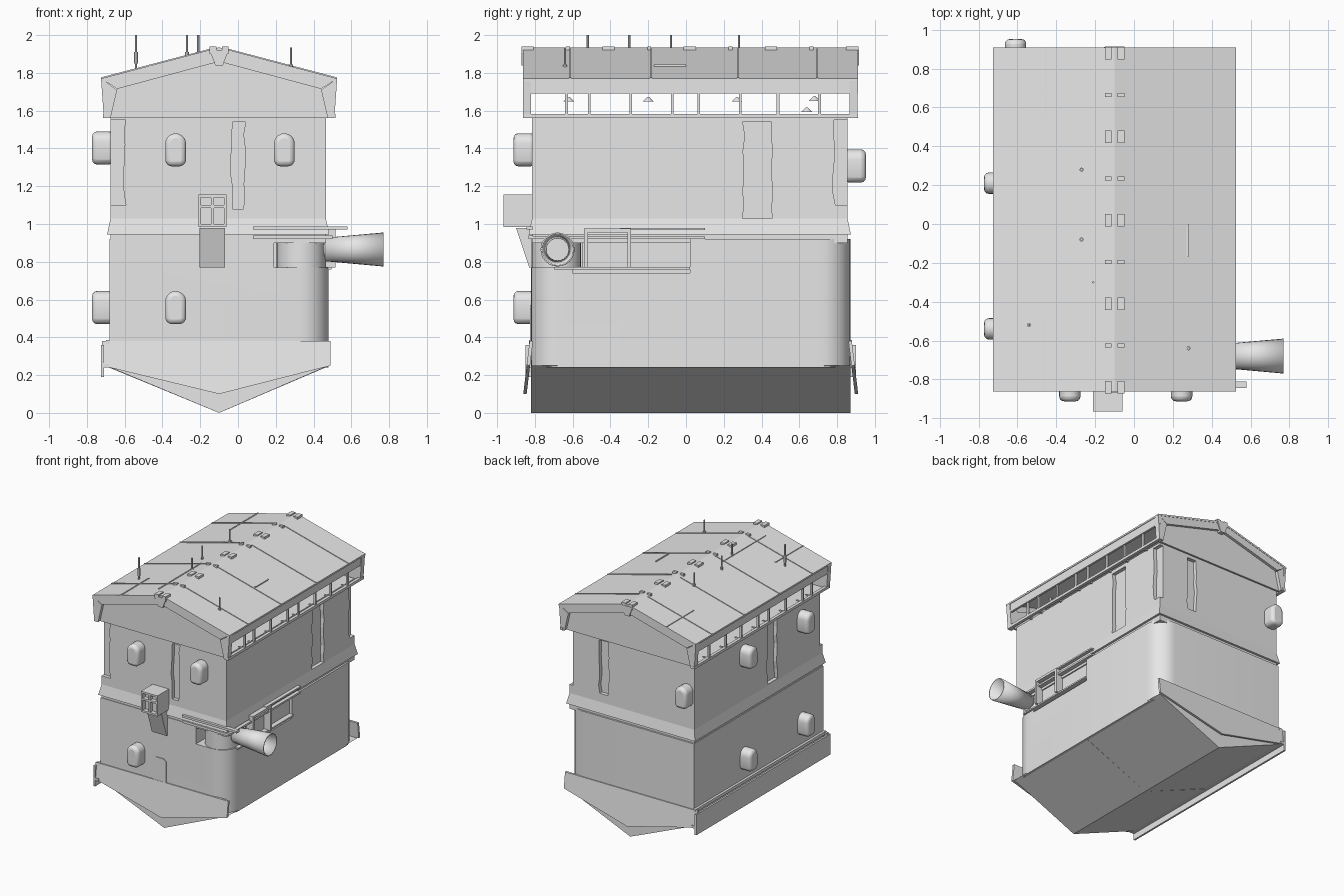
import bpy, bmesh, math, random
from mathutils import Matrix, Vector

random.seed(4)
if "Cube" in bpy.data.objects:
    bpy.data.objects.remove(bpy.data.objects["Cube"])

GREY = (0.8, 0.8, 0.8, 1)
mat = bpy.data.materials.new("plain_grey")
mat.use_nodes = True
mat.diffuse_color = GREY
bsdf = mat.node_tree.nodes["Principled BSDF"]
bsdf.inputs["Base Color"].default_value = GREY
bsdf.inputs["Roughness"].default_value = 0.8

CX = -0.1  # ridge line


def mx(x):
    return 2 * CX - x


def finish(name, bm):
    bmesh.ops.recalc_face_normals(bm, faces=bm.faces)
    me = bpy.data.meshes.new(name)
    bm.to_mesh(me)
    bm.free()
    me.materials.append(mat)
    ob = bpy.data.objects.new(name, me)
    bpy.context.collection.objects.link(ob)
    return ob


def prism(name, pts, axis, a, b):
    """Extrude a 2D outline along an axis from a to b."""
    put = {"x": lambda u, v, t: (t, u, v),
           "y": lambda u, v, t: (u, t, v),
           "z": lambda u, v, t: (u, v, t)}[axis]
    bm = bmesh.new()
    lo = [bm.verts.new(put(u, v, a)) for u, v in pts]
    hi = [bm.verts.new(put(u, v, b)) for u, v in pts]
    bm.faces.new(lo)
    bm.faces.new(hi)
    n = len(pts)
    for i in range(n):
        j = (i + 1) % n
        bm.faces.new((lo[i], lo[j], hi[j], hi[i]))
    return finish(name, bm)


def box(name, x0, x1, y0, y1, z0, z1):
    return prism(name, [(x0, y0), (x1, y0), (x1, y1), (x0, y1)], "z", z0, z1)


def cone(name, centre, r1, r2, length, axis="z", caps=True, seg=24):
    bm = bmesh.new()
    rot = Matrix.Rotation(math.pi / 2, 4, "Y") if axis == "x" else Matrix()
    bmesh.ops.create_cone(bm, cap_ends=caps, segments=seg, radius1=r1, radius2=r2,
                          depth=length, matrix=Matrix.Translation(Vector(centre)) @ rot)
    return finish(name, bm)


def smooth(ob, angle=35):
    bpy.ops.object.select_all(action="DESELECT")
    ob.select_set(True)
    bpy.context.view_layer.objects.active = ob
    bpy.ops.object.shade_smooth_by_angle(angle=math.radians(angle))


def cut(ob, cutter):
    mod = ob.modifiers.new("cut", "BOOLEAN")
    mod.operation = "DIFFERENCE"
    mod.solver = "EXACT"
    mod.object = cutter
    bpy.context.view_layer.objects.active = ob
    bpy.ops.object.modifier_apply(modifier=mod.name)
    bpy.data.objects.remove(cutter)


# Lower hull with rounded corners on the left side
R = 0.15
outline = [(-0.68, 0.87), (-0.68, -0.82)]
for cy, start in ((-0.82 + R, -90), (0.87 - R, 0)):
    for i in range(9):
        a = math.radians(start + 90 * i / 8)
        outline.append((0.48 - R + R * math.cos(a), cy + R * math.sin(a)))
hull = prism("lower_hull", outline, "z", 0.24, 0.92)
cut(hull, box("cutter", 0.19, 0.7, -0.9, -0.55, 0.77, 0.95))
cut(hull, box("cutter", 0.455, 0.7, -0.6, 0.02, 0.74, 0.95))
smooth(hull)
prism("keel", [(-0.7, 0.25), (0.48, 0.25), (CX, 0)], "y", -0.82, 0.87)
prism("keel_rib", [(-0.69, 0.243), (0.47, 0.243), (CX, 0.0)], "y", 0.0, 0.01)

# Flared end skirts
for name, y, s in (("front_skirt", -0.82, -1), ("back_skirt", 0.87, 1)):
    sk = prism(name, [(-0.72, 0.38), (0.49, 0.38), (0.49, 0.25), (CX, 0.1), (-0.72, 0.25)],
               "y", y - s * 0.01, y + s * 0.008)
    for v in sk.data.vertices:
        v.co.y += s * (0.38 - v.co.z) * 0.12

# Gutter along the right side
box("gutter_floor", -0.72, -0.68, -0.85, 0.9, 0.24, 0.26)
box("gutter_lip", -0.725, -0.71, -0.85, 0.9, 0.19, 0.36)
box("gutter_rail", -0.7, -0.68, -0.83, 0.88, 0.36, 0.385)

# Upper storey with a flared foot
upper = box("upper_storey", -0.675, 0.465, -0.815, 0.855, 0.9, 1.57)


def gouge(u, w, z0, z1, axis, face, sign):
    """Ragged shallow channel down a wall."""
    n = 7
    zs = [z0 + (z1 - z0) * i / n for i in range(n + 1)]
    left = [(u - w / 2 + random.uniform(-0.008, 0.008), z) for z in zs]
    right = [(u + w / 2 + random.uniform(-0.008, 0.008), z) for z in reversed(zs)]
    cut(upper, prism("cutter", left + right, axis, face - sign * 0.03, face + sign * 0.05))


gouge(-0.65, 0.1, 1.1, 1.55, "y", -0.815, -1)
gouge(0.0, 0.07, 1.08, 1.54, "y", -0.815, -1)
gouge(0.15, 0.09, 1.1, 1.54, "y", 0.855, 1)
gouge(0.38, 0.15, 1.02, 1.54, "x", 0.465, 1)
gouge(0.83, 0.09, 1.1, 1.55, "x", 0.465, 1)
gouge(-0.16, 0.13, 1.04, 1.54, "x", -0.675, -1)

foot = box("storey_foot", -0.675, 0.465, -0.815, 0.855, 0.945, 1.03)
for v in foot.data.vertices:
    if v.co.z < 1:
        v.co.x += 0.018 * (1 if v.co.x > 0 else -1)
        v.co.y += 0.018 * (1 if v.co.y > 0 else -1)


# Rounded window pods
def pod(name, x, y, z, turn):
    w = 0.055
    arch = [(w * math.cos(math.pi * i / 10), 0.12 + w * math.sin(math.pi * i / 10))
            for i in range(11)]
    ob = prism(name, [(-w * 0.8, 0)] + [(w * 0.8, 0), (w, 0.03)] + arch + [(-w, 0.03)],
               "y", 0.02, -0.095)
    ob.location = (x, y, z)
    ob.rotation_euler.z = math.radians(turn)
    bev = ob.modifiers.new("round", "BEVEL")
    bev.width, bev.segments, bev.angle_limit = 0.025, 3, math.radians(50)
    smooth(ob, 50)


for x, z in ((-0.33, 1.305), (0.245, 1.305), (-0.33, 0.47)):
    pod("front_pod", x, -0.818, z, 0)
for y in (0.21, -0.54):
    for z in (1.315, 0.47):
        pod("right_pod", -0.677, y, z, -90)
pod("back_pod", -0.61, 0.857, 1.22, 180)

# Front box window, chute and door
bay = box("bay_window", -0.21, -0.06, -0.965, -0.8, 0.985, 1.155)
for x0, x1 in ((-0.195, -0.142), (-0.128, -0.075)):
    for z0, z1 in ((1.0, 1.085), (1.1, 1.14)):
        cut(bay, box("cutter", x0, x1, -1, -0.93, z0, z1))
prism("chute", [(-0.83, 0.77), (-0.81, 0.77), (-0.81, 0.98), (-0.9, 0.98)], "x", -0.205, -0.07)
door = [(-0.2, 0.38), (-0.08, 0.38), (-0.08, 0.55), (-0.1, 0.57), (-0.18, 0.57), (-0.2, 0.55)]
prism("front_door", door, "y", -0.826, -0.815)

# Exhaust horn and corner machinery
drum = cone("corner_drum", (0.335, -0.685, 0.845), 0.13, 0.13, 0.15)
smooth(drum)
horn = cone("horn", (0.615, -0.68, 0.865), 0.062, 0.09, 0.31, "x", False)
sol = horn.modifiers.new("wall", "SOLIDIFY")
sol.thickness = 0.008
smooth(horn)
smooth(cone("horn_plug", (0.49, -0.68, 0.865), 0.06, 0.06, 0.1, "x"))
box("front_ledge_top", 0.08, 0.58, -0.845, -0.81, 0.97, 0.988)
box("front_ledge", 0.08, 0.5, -0.835, -0.81, 0.92, 0.94)
box("side_ledge_top", 0.46, 0.505, -0.35, 0.1, 0.968, 0.98)
box("side_ledge", 0.46, 0.5, -0.82, 0.1, 0.92, 0.935)
box("side_sill", 0.44, 0.495, -0.7, 0.02, 0.76, 0.772)
for y in (-0.54, -0.31):
    box("frame_post", 0.455, 0.515, y, y + 0.02, 0.77, 0.97)
box("frame_head", 0.455, 0.515, -0.54, -0.29, 0.955, 0.975)

# Pitched roof and gables
EX, EZ, RZ = 0.525, 1.77, 1.935
slab = [(mx(EX), EZ), (CX, RZ), (EX, EZ), (EX, EZ - 0.014), (CX, RZ - 0.016), (mx(EX), EZ - 0.014)]
prism("roof", slab, "y", -0.86, 0.91)
gable = [(mx(0.48), 1.56), (0.48, 1.56), (0.44, 1.72), (CX, 1.88), (mx(0.44), 1.72)]
band = [(mx(EX), EZ), (CX, RZ), (EX, EZ), (0.44, 1.715), (CX, 1.86), (mx(0.44), 1.715)]
for end, y, s in (("front", -0.82, -1), ("back", 0.865, 1)):
    prism(end + "_gable", gable, "y", y, y + s * 0.015)
    prism(end + "_fascia", band, "y", y + s * 0.02, y + s * 0.042)
    prism(end + "_keystone", [(CX - 0.05, 1.92), (CX + 0.05, 1.92), (CX + 0.02, 1.84), (CX - 0.02, 1.84)],
          "y", y, y + s * 0.05)
    for side, f in (("left", lambda x: x), ("right", mx)):
        corner = [(f(x), z) for x, z in ((EX, EZ), (0.51, 1.56), (0.475, 1.56), (0.44, 1.71))]
        prism(f"{end}_{side}_bracket", corner, "y", y, y + s * 0.042)

# Open eaves: rails, posts and fascia on both sides
for side, f in (("left", lambda x: x), ("right", mx)):
    def pair(name, xa, xb, y0, y1, z0, z1):
        box(f"{side}_{name}", min(f(xa), f(xb)), max(f(xa), f(xb)), y0, y1, z0, z1)
    pair("eave_fascia", 0.5, 0.518, -0.86, 0.91, 1.69, 1.765)
    pair("eave_rail", 0.49, 0.515, -0.86, 0.91, 1.56, 1.582)
    for y in (-0.64, -0.52, -0.3, -0.08, 0.06, 0.28, 0.48, 0.7):
        pair("eave_post", 0.495, 0.512, y, y + 0.014, 1.57, 1.76)
        pair("eave_tie", 0.45, 0.5, y, y + 0.014, 1.56, 1.575)
    # Raised roof battens
    for y in (-0.62, -0.19, 0.27, 0.69):
        strip = [(f(x), z) for x, z in ((CX + 0.04, 1.924), (EX, EZ), (EX, EZ + 0.006), (CX + 0.04, 1.93))]
        prism(side + "_batten", strip, "y", y, y + 0.01)
    # Ridge vents, alternating large and small
    for i in range(9):
        y, h = -0.84 + 0.215 * i, 0.032 if i % 2 == 0 else 0.01
        pair("ridge_vent", CX + 0.015, CX + 0.05, y - h, y + h, 1.9, 1.94)

# Long roof seams
for x, y0, y1 in ((-0.46, 0.55, 0.91), (-0.47, -0.86, -0.5), (-0.22, -0.73, -0.17), (0.27, -0.17, 0.0)):
    z = RZ - abs(x - CX) * (RZ - EZ) / (EX - CX)
    box("roof_seam", x, x + 0.01, y0, y1, z - 0.01, z + 0.006)

# Hanging lamps and masts
for y, z in ((-0.62, 1.66), (-0.2, 1.66), (0.27, 1.66), (0.64, 1.605), (0.68, 1.665)):
    cone("lamp", (CX, y, z), 0.03, 0.004, 0.025, seg=12)
for x, y, top in ((-0.54, -0.52, 2), (-0.27, -0.08, 2), (-0.21, -0.3, 2), (-0.27, 0.28, 2), (0.28, -0.64, 1.935)):
    cone("mast", (x, y, top - 0.1), 0.006, 0.006, 0.2, seg=8)
    cone("mast_collar", (x, y, top - 0.12), 0.011, 0.011, 0.06, seg=8)
